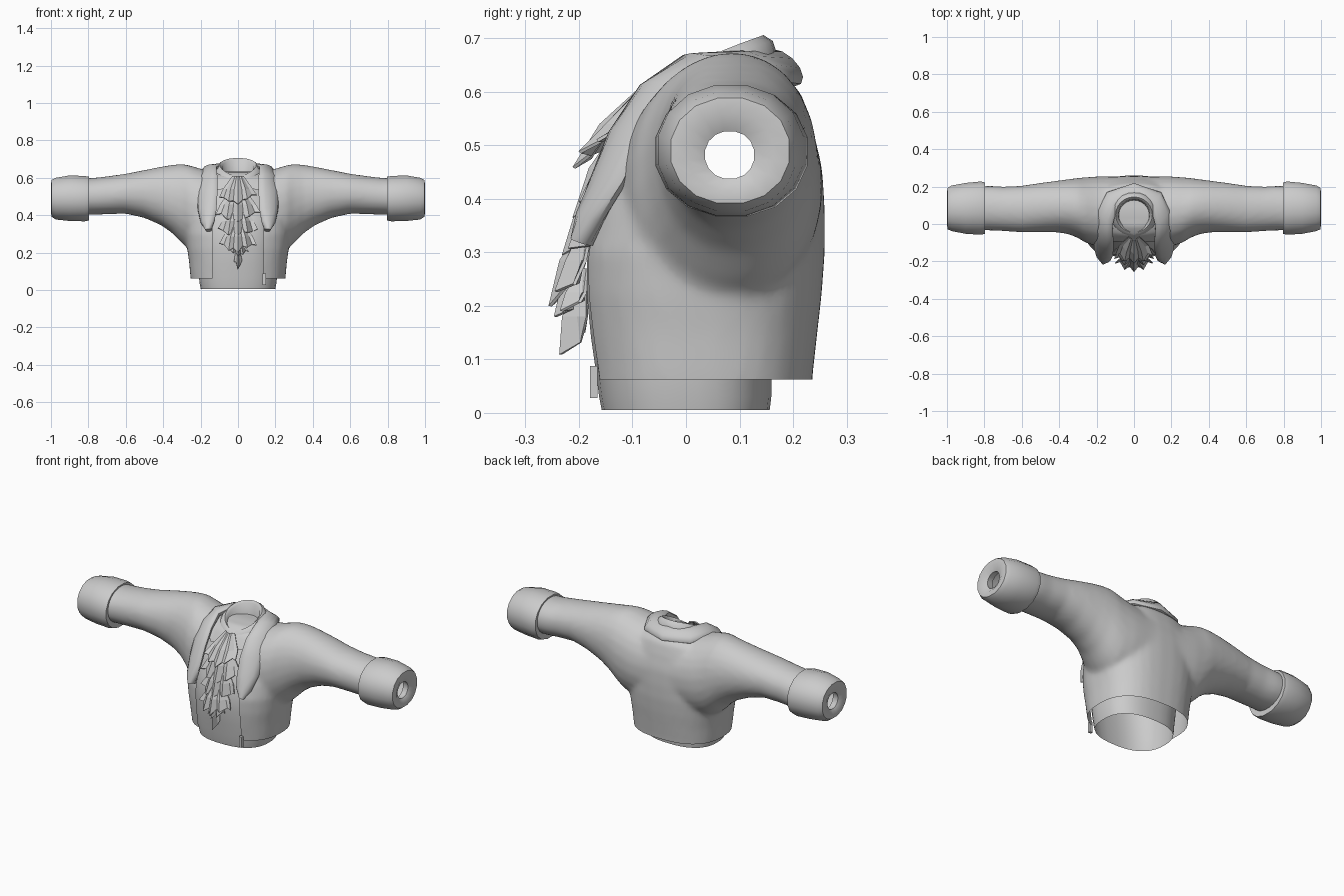
import bpy, bmesh, math, random
from mathutils import Vector

if "Cube" in bpy.data.objects:
    bpy.data.objects.remove(bpy.data.objects["Cube"])

random.seed(4)
cloth = bpy.data.materials.new("light_grey_cloth")
cloth.diffuse_color = (0.6, 0.6, 0.6, 1)
cloth.use_nodes = True
cloth.node_tree.nodes["Principled BSDF"].inputs["Base Color"].default_value = cloth.diffuse_color


def make(name, verts, faces, smooth=40):
    me = bpy.data.meshes.new(name)
    me.from_pydata([tuple(v) for v in verts], [], faces)
    me.materials.append(cloth)
    ob = bpy.data.objects.new(name, me)
    bpy.context.collection.objects.link(ob)
    bm = bmesh.new()
    bm.from_mesh(me)
    bmesh.ops.recalc_face_normals(bm, faces=bm.faces)
    bm.to_mesh(me)
    bm.free()
    shade(ob, smooth)
    return ob


def shade(ob, angle):
    bpy.ops.object.select_all(action='DESELECT')
    ob.select_set(True)
    bpy.context.view_layer.objects.active = ob
    if angle:
        bpy.ops.object.shade_smooth_by_angle(angle=math.radians(angle))


def skin(rings, caps=False):
    """Connect equal-sized closed rings into a tube."""
    n = len(rings[0])
    verts = [v for r in rings for v in r]
    faces = [(i * n + j, i * n + (j + 1) % n, (i + 1) * n + (j + 1) % n, (i + 1) * n + j)
             for i in range(len(rings) - 1) for j in range(n)]
    if caps:
        faces += [tuple(range(n)), tuple(range((len(rings) - 1) * n, len(rings) * n))]
    return verts, faces


def oval(n, a0, a1, b0, b1, power=2.0):
    """Superellipse points filling the box a0..a1 by b0..b1."""
    pts = []
    for k in range(n):
        t = 2 * math.pi * (k + 0.5) / n
        c, s = math.cos(t), math.sin(t)
        u = math.copysign(abs(c) ** (2 / power), c)
        v = math.copysign(abs(s) ** (2 / power), s)
        pts.append(((a0 + a1) / 2 + u * (a1 - a0) / 2, (b0 + b1) / 2 + v * (b1 - b0) / 2))
    return pts


def upright(sections, n=32, power=2.5):
    return [[Vector((x, y, z)) for x, y in oval(n, -w, w, f, b, power)] for z, w, f, b in sections]


def sideways(sections, n=24, power=2.1):
    return [[Vector((x, y, z)) for y, z in oval(n, f, b, lo, hi, power)] for x, lo, hi, f, b in sections]


# Coat: torso and sleeves fused into one soft skin
torso = upright([(0.03, .25, -.178, .235), (.07, .255, -.182, .237), (.15, .262, -.193, .246),
                 (.22, .272, -.2, .254), (.3, .28, -.2, .26), (.38, .28, -.178, .26),
                 (.46, .27, -.143, .255), (.54, .25, -.1, .235), (.6, .2, -.06, .215), (.63, .14, -.01, .18)])
half = [(.12, .2, .635, -.12, .255), (.2, .2, .65, -.12, .255), (.26, .215, .668, -.1, .25),
        (.3, .25, .675, -.075, .247), (.35, .302, .67, -.055, .24), (.41, .345, .66, -.045, .232),
        (.5, .385, .642, -.043, .22), (.6, .408, .622, -.045, .205), (.7, .405, .608, -.038, .2),
        (.77, .402, .6, -.035, .205), (.86, .4, .595, -.035, .2)]
sleeves = sideways([(-s[0],) + s[1:] for s in reversed(half)] + half)
tv, tf = skin(torso, True)
sv, sf = skin(sleeves, True)
coat = make("coat", tv + sv, tf + [tuple(i + len(tv) for i in f) for f in sf])
rm = coat.modifiers.new("fuse", 'REMESH')
rm.mode = 'VOXEL'
rm.voxel_size = 0.013
sm = coat.modifiers.new("soften", 'SMOOTH')
sm.iterations = 8
for m in ("fuse", "soften"):
    bpy.ops.object.modifier_apply(modifier=m)

# Trim the coat open at the hem, wrists and front
bm = bmesh.new()
bm.from_mesh(coat.data)


def cut(co, no, clear=True):
    bmesh.ops.bisect_plane(bm, geom=bm.verts[:] + bm.edges[:] + bm.faces[:],
                           plane_co=co, plane_no=no, clear_outer=clear)


cut((0, 0, .062), (0, 0, -1))
for s in (-1, 1):
    cut((s * .82, 0, 0), (s, 0, 0))
    cut((s * .137, 0, 0), (s, 0, 0), False)
front = [f for f in bm.faces if abs(f.calc_center_median().x) < .137
         and f.calc_center_median().y < -.08 and f.calc_center_median().z < .54]
bmesh.ops.delete(bm, geom=front, context='FACES')
bm.to_mesh(coat.data)
bm.free()
coat.data.materials.clear()
coat.data.materials.append(cloth)
shade(coat, 50)

# Shirt: open tube at the waist, front panel only above it
sv, sf = skin(upright([(.005, .2, -.158, .157), (.03, .205, -.163, .16), (.07, .21, -.168, .16),
                       (.14, .215, -.178, .17), (.22, .215, -.186, .18), (.3, .215, -.186, .18),
                       (.38, .21, -.165, .18), (.46, .2, -.13, .18), (.54, .17, -.088, .17), (.6, .12, -.05, .15)]))
sf = [f for f in sf if sum(sv[i].z for i in f) / 4 < .2 or max(sv[i].y for i in f) < 0]
make("shirt", sv, sf)

# Cuffs: rounded bands closing in to a wrist hole
for s, side in ((1, "right"), (-1, "left")):
    bands = [(.80, .41, .59, -.025, .195), (.797, .37, .608, -.055, .225), (.82, .365, .612, -.06, .23),
             (.9, .367, .615, -.055, .222), (.975, .375, .602, -.04, .208), (.997, .39, .59, -.03, .195),
             (1.0, .415, .56, .0, .165), (.985, .437, .527, .035, .128), (.95, .43, .535, .03, .135)]
    make(side + "_cuff", *skin(sideways([(s * b[0],) + b[1:] for b in bands], 16, 2.1)), 45)

# Shawl lapel: flattened band running from one tip round the neck to the other
right = [((.145, -.2, .325), (.17, -.19, .315)), ((.125, -.195, .37), (.2, -.165, .36)),
         ((.115, -.175, .43), (.215, -.12, .43)), ((.11, -.14, .52), (.218, -.075, .52)),
         ((.11, -.085, .605), (.205, -.01, .6)), ((.115, -.01, .66), (.19, .08, .635)),
         ((.09, .09, .67), (.145, .17, .62))]
flip = lambda p: (-p[0], p[1], p[2])
stations = right + [((0, .15, .675), (0, .215, .615))] + [(flip(a), flip(b)) for a, b in reversed(right)]
stations = [(Vector(a), Vector(b)) for a, b in stations]
rings = []
for i, (a, b) in enumerate(stations):
    p, q = stations[max(i - 1, 0)], stations[min(i + 1, len(stations) - 1)]
    nrm = (q[0] + q[1] - p[0] - p[1]).cross(b - a).normalized()
    rings.append([(a + b) / 2 + (b - a) / 2 * math.cos(t) + nrm * .024 * math.sin(t)
                  for t in (2 * math.pi * k / 12 for k in range(12))])
make("shawl_lapel", *skin(rings, True), 50)

# Neck collar: tilted ring, higher at the back
rings = []
for rx, ry, zf, zb in ((.14, .125, .5, .62), (.13, .122, .565, .665), (.115, .112, .595, .695),
                       (.098, .095, .605, .706), (.085, .082, .595, .695), (.075, .075, .56, .6)):
    ring = []
    for k in range(24):
        t = 2 * math.pi * k / 24
        h = ((1 + math.sin(t)) / 2) ** .65
        ring.append(Vector((rx * math.cos(t), .05 + ry * math.sin(t), zf + (zb - zf) * h)))
    rings.append(ring)
make("neck_collar", *skin(rings), 50)

# Jabot: overlapping pleated tiers down the chest
tiers = [(.61, .47, -.085, -.2, .1), (.54, .375, -.125, -.2, .12), (.45, .29, -.16, -.22, .105),
         (.36, .21, -.19, -.245, .1), (.27, .18, -.2, -.235, .055), (.24, .12, -.2, -.225, .022)]
for i, (zt, zb, yt, yb, w) in enumerate(tiers):
    n = 9 if w > .05 else 5
    verts, faces = [], []
    for k in range(n):
        u = 2 * k / (n - 1) - 1
        fold = .016 if k % 2 else -.012
        drop = .035 * u * u + random.uniform(-.012, .012) + (0.014 if k % 2 else 0)
        back = .045 * u * u
        verts += [Vector((u * w * .3, yt + back * .3, zt)),
                  Vector((u * w * .8, (yt + yb) / 2 - .012 + fold * .6 + back, (zt + zb) / 2)),
                  Vector((u * w, yb + fold + back, zb + drop))]
    for k in range(n - 1):
        a = 3 * k
        faces += [(a, a + 3, a + 4, a + 1), (a + 1, a + 4, a + 5, a + 2)]
    tier = make("jabot_tier_%d" % (i + 1), verts, faces, 0)
    tier.modifiers.new("thickness", 'SOLIDIFY').thickness = .006

# Small clasp hanging at the coat edge
bpy.ops.mesh.primitive_cube_add(size=1, location=(.14, -.172, .058))
clasp = bpy.context.object
clasp.name = "hem_clasp"
clasp.scale = (.018, .014, .06)
clasp.data.materials.append(cloth)
